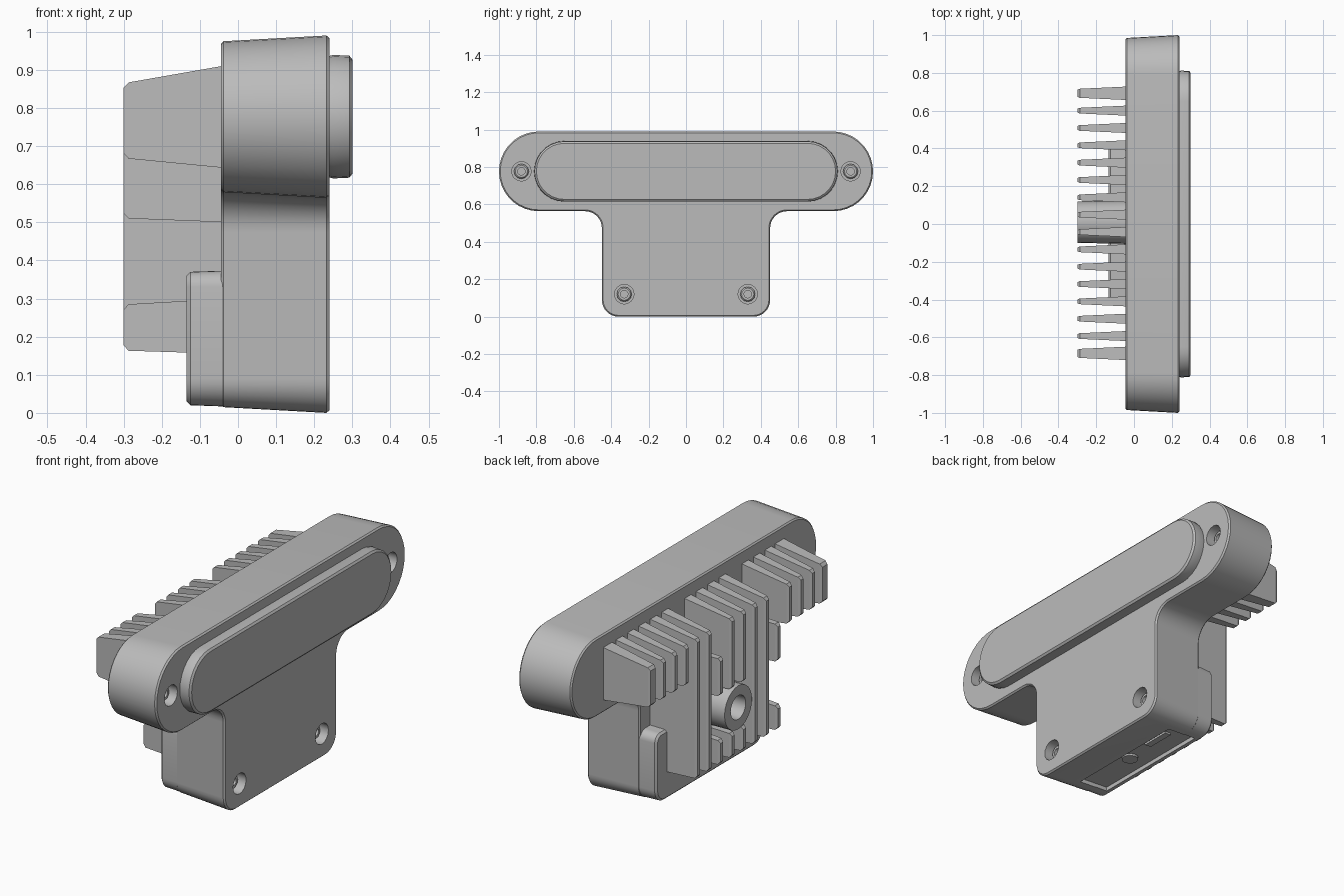
import bpy, bmesh
from math import sin, cos, pi, radians

old = bpy.data.objects.get("Cube")
if old:
    bpy.data.objects.remove(old, do_unlink=True)

GREY = (0.5, 0.5, 0.5, 1)
metal = bpy.data.materials.new("plain grey")
metal.use_nodes = True
metal.diffuse_color = GREY
metal.node_tree.nodes["Principled BSDF"].inputs["Base Color"].default_value = GREY


def loft(name, rings):
    """Skin a list of (x, [(y, z), ...]) sections and cap both ends."""
    bm = bmesh.new()
    loops = [[bm.verts.new((x, y, z)) for y, z in pts] for x, pts in rings]
    for a, b in zip(loops, loops[1:]):
        for i in range(len(a)):
            j = (i + 1) % len(a)
            bm.faces.new((a[i], a[j], b[j], b[i]))
    bm.faces.new(loops[0])
    bm.faces.new(loops[-1])
    bmesh.ops.recalc_face_normals(bm, faces=bm.faces)
    mesh = bpy.data.meshes.new(name)
    bm.to_mesh(mesh)
    bm.free()
    mesh.materials.append(metal)
    ob = bpy.data.objects.new(name, mesh)
    bpy.context.collection.objects.link(ob)
    return ob


def arc(cy, cz, r, a0, a1, n=10):
    angles = [radians(a0 + (a1 - a0) * i / n) for i in range(n + 1)]
    return [(cy + r * cos(a), cz + r * sin(a)) for a in angles]


def circle(cy, cz, r, n=16):
    return arc(cy, cz, r, 0, 360, n)[:-1]


def mirrored(half):
    return half + [(-y, z) for y, z in reversed(half)]


def t_outline(d):
    return mirrored(arc(0.787, 0.777, 0.213 - d, 90, -90, 18)
                    + arc(0.54, 0.474, 0.09 + d, 90, 180, 8)
                    + arc(0.36, 0.09, 0.09 - d, 0, -90, 8))


def block_outline(d):
    return mirrored(arc(0.39, 0.33, 0.06 - d, 90, 0, 6)
                    + arc(0.36, 0.09, 0.09 - d, 0, -90, 8))


def lens_outline(d):
    return mirrored(arc(0.65, 0.777, 0.162 - d, 90, -90, 14))


def rect(y, w, z0, z1):
    return [(y - w, z0), (y + w, z0), (y + w, z1), (y - w, z1)]


def cut(ob, cutters):
    bpy.context.view_layer.objects.active = ob
    for c in cutters:
        mod = ob.modifiers.new("cut", 'BOOLEAN')
        mod.operation = 'DIFFERENCE'
        mod.solver = 'EXACT'
        mod.object = c
        bpy.ops.object.modifier_apply(modifier=mod.name)


# Drafted housing and thicker lower block
body = loft("housing", [(-0.045, t_outline(0.022)), (-0.038, t_outline(0.015)),
                        (0.232, t_outline(0)), (0.24, t_outline(0.007))])
block = loft("lower_block", [(-0.135, block_outline(0.03)),
                             (-0.125, block_outline(0.02)),
                             (0.1, block_outline(0.012))])

# Screw recesses and the sunken panel underneath
screws = [(-0.88, 0.777), (0.88, 0.777), (-0.33, 0.12), (0.33, 0.12)]
holes = [loft("screw_cutter", [(0.17, circle(y, z, 0.052)), (0.3, circle(y, z, 0.052))])
         for y, z in screws]
panel = loft("panel_cutter", [(-0.105, rect(0, 0.33, -0.1, 0.04)),
                              (0.06, rect(0, 0.33, -0.1, 0.03))])
cut(body, holes + [panel])
cut(block, [panel])
for c in holes + [panel]:
    bpy.data.objects.remove(c, do_unlink=True)

# Socket screws
parts = [body, block]
for y, z in screws:
    parts.append(loft("socket_screw", [
        (0.15, circle(y, z, 0.04, 12)), (0.2, circle(y, z, 0.04, 12)),
        (0.207, circle(y, z, 0.033, 12)), (0.207, circle(y, z, 0.02, 12)),
        (0.185, circle(y, z, 0.02, 12))]))

# Raised front lens
parts.append(loft("lens", [(0.22, lens_outline(0.008)), (0.25, lens_outline(0)),
                           (0.292, lens_outline(0.002)), (0.3, lens_outline(0.012))]))

# Button and slot plate in the underside panel
bpy.ops.mesh.primitive_cylinder_add(vertices=12, radius=0.04, depth=0.03,
                                    location=(0.0, -0.03, 0.038))
button = bpy.context.object
button.name = "underside_button"
button.data.materials.append(metal)
slot = loft("underside_slot", [(0.0, rect(0.2, 0.075, 0.024, 0.05)),
                               (0.035, rect(0.2, 0.075, 0.022, 0.05))])
parts += [button, slot]


# Cooling fins, tapered towards the back with chamfered tips
def fin(y, z0, z1, s0, s1, tip=0.015):
    """z0, z1 are at the tip; s0, s1 are the changes of height at the root."""
    loft("cooling_fin", [(-0.03, rect(y, tip + 0.012, z0 + s0, z1 + s1)),
                         (-0.287, rect(y, tip, z0, z1)),
                         (-0.3, rect(y, tip - 0.005, z0 + 0.014, z1 - 0.014))])


TOP, LOW, UPPER = (0.867, 0.045), (0.163, -0.008), (0.51, -0.01)
for k in range(16):
    y = 0.692 - 0.0918 * k
    if k < 4 or k > 11:
        fin(y, 0.667, TOP[0], -0.025, TOP[1], 0.024 if k in (0, 15) else 0.015)
    elif k in (6, 7, 8, 11):
        # Fins interrupted around the mounting boss and the side notch
        high = (0.70, 0.0) if k in (6, 11) else TOP
        fin(y, UPPER[0], high[0], UPPER[1], high[1])
        fin(y, LOW[0], 0.285, LOW[1], 0.015)
    else:
        fin(y, LOW[0], TOP[0], LOW[1], TOP[1])

# Mounting boss with a blind hole
parts.append(loft("mounting_boss", [
    (-0.03, circle(0.01, 0.4, 0.115, 24)), (-0.3, circle(0.01, 0.4, 0.11, 24)),
    (-0.3, circle(0.01, 0.4, 0.06, 24)), (-0.18, circle(0.01, 0.4, 0.055, 24))]))

# Smooth the rounded parts, keeping edges sharp
bpy.ops.object.select_all(action='DESELECT')
for ob in parts:
    ob.select_set(True)
bpy.context.view_layer.objects.active = body
bpy.ops.object.shade_smooth_by_angle(angle=radians(30))
